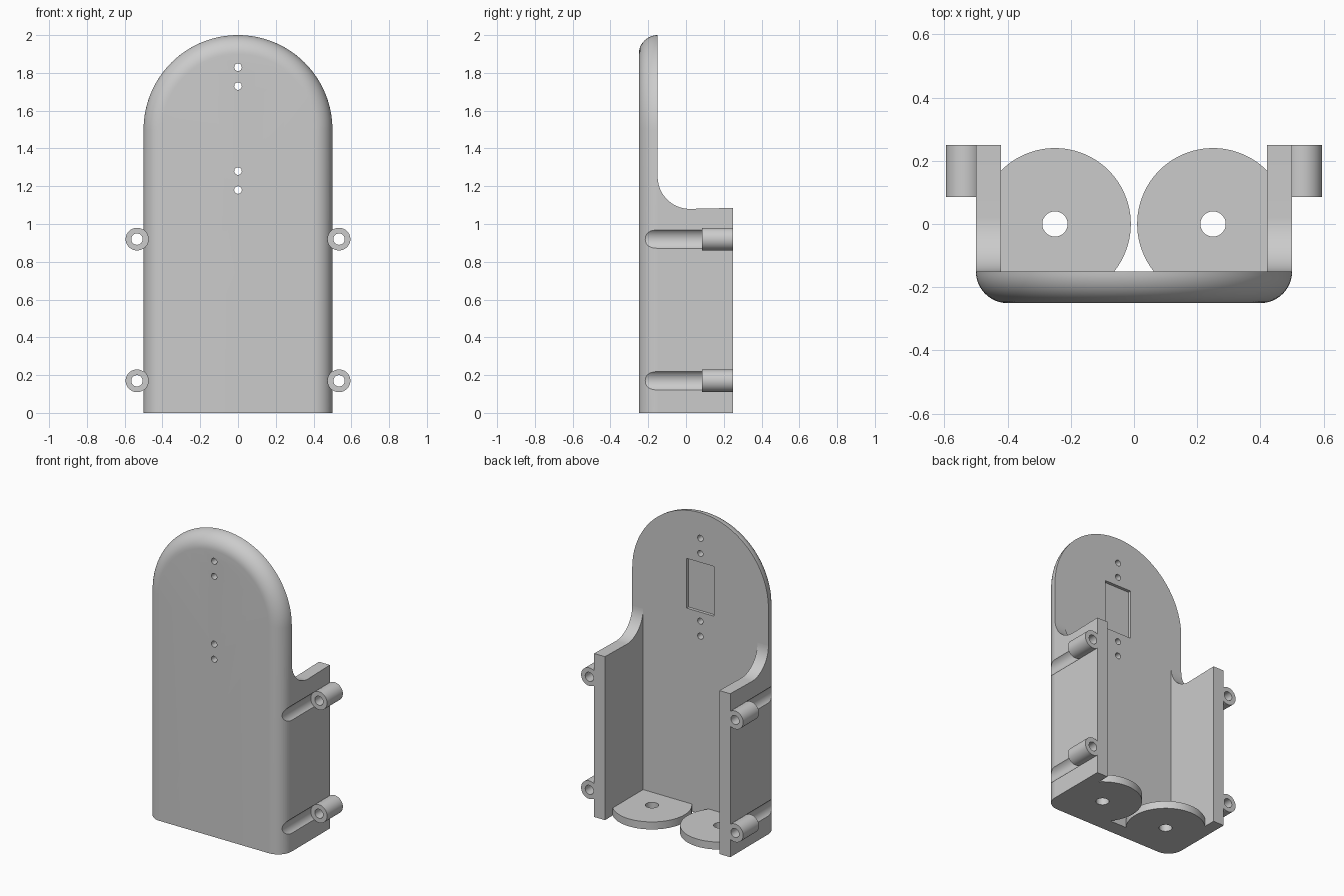
import bpy, bmesh
from math import sin, cos, pi, radians
from mathutils import Matrix

if "Cube" in bpy.data.objects:
    bpy.data.objects.remove(bpy.data.objects["Cube"])

grey = bpy.data.materials.new("plain grey")
grey.use_nodes = True
colour = (0.6, 0.6, 0.6, 1)
grey.diffuse_color = colour
grey.node_tree.nodes["Principled BSDF"].inputs["Base Color"].default_value = colour

BACK = -0.15                      # rear face of the upright plate
BOSS_X, BOSS_Y, BOSS_R = 0.535, 0.085, 0.06
BOSS_HEIGHTS = (0.17, 0.92)


def finish(name, bm):
    bmesh.ops.recalc_face_normals(bm, faces=bm.faces)
    mesh = bpy.data.meshes.new(name)
    bm.to_mesh(mesh)
    bm.free()
    mesh.materials.append(grey)
    ob = bpy.data.objects.new(name, mesh)
    bpy.context.collection.objects.link(ob)
    return ob


def loft(name, rings):
    """Skin a row of closed rings and cap both ends."""
    bm = bmesh.new()
    loops = [[bm.verts.new(p) for p in ring] for ring in rings]
    n = len(loops[0])
    for a, b in zip(loops, loops[1:]):
        for i in range(n):
            j = (i + 1) % n
            bm.faces.new((a[i], a[j], b[j], b[i]))
    bm.faces.new(loops[0])
    bm.faces.new(loops[-1])
    return finish(name, bm)


def box(name, lo, hi):
    (x0, y0, z0), (x1, y1, z1) = lo, hi
    return loft(name, [[(x0, y0, z), (x1, y0, z), (x1, y1, z), (x0, y1, z)]
                       for z in (z0, z1)])


def rod_y(name, x, z, r, y0, y1, n=48):
    angles = [2 * pi * i / n for i in range(n)]
    return loft(name, [[(x + r * cos(a), y, z + r * sin(a)) for a in angles]
                       for y in (y0, y1)])


def rod_z(name, x, y, r, z0, z1, n=96):
    angles = [2 * pi * i / n for i in range(n)]
    return loft(name, [[(x + r * cos(a), y + r * sin(a), z) for a in angles]
                       for z in (z0, z1)])


def cut(ob, cutters):
    """Subtract the cutters and bake the result."""
    for c in cutters:
        c.hide_render = True
        mod = ob.modifiers.new("cut", 'BOOLEAN')
        mod.operation, mod.solver, mod.object = 'DIFFERENCE', 'EXACT', c
    deps = bpy.context.evaluated_depsgraph_get()
    baked = bpy.data.meshes.new_from_object(ob.evaluated_get(deps))
    ob.modifiers.clear()
    ob.data = baked


def arch(r, y, n=64):
    arc = [(r * cos(pi * i / n), y, 1.5 + r * sin(pi * i / n)) for i in range(n + 1)]
    return [(r, y, 0)] + arc + [(-r, y, 0)]


# Arched upright plate with a rounded front rim
steps = [pi / 2 * i / 12 for i in range(13)]
plate = loft("back_plate", [arch(0.4 + 0.1 * cos(t), BACK - 0.1 * sin(t)) for t in steps])

# Side walls with a concave sweep up to the plate
sweep = [(0.02 - 0.17 * sin(t), 1.25 - 0.17 * cos(t))
         for t in [pi / 2 * i / 20 for i in range(21)]]
outline = [(BACK, 0), (0.25, 0), (0.25, 1.085)] + [(y, z) for y, z in sweep]
sides = (("left", 1), ("right", -1))
walls = {}
for side, s in sides:
    walls[side] = loft(side + "_side_wall",
                       [[(s * x, y, z) for y, z in outline] for x in (0.42, 0.5)])

parts = [plate] + list(walls.values())
helpers = []

# Round floor tabs, bored and trimmed where they meet the walls and plate
for side, s in sides:
    tab = rod_z(side + "_floor_tab", s * 0.25, 0, 0.24, 0, 0.05)
    bore = rod_z("bore_cutter", s * 0.25, 0, 0.04, -0.1, 0.2, 48)
    trim_wall = box("wall_trim", (min(s * 0.42, s * 0.6), -0.4, -0.1),
                    (max(s * 0.42, s * 0.6), 0.4, 0.2))
    trim_plate = box("plate_trim", (-0.7, -0.4, -0.1), (0.7, BACK, 0.2))
    tools = [bore, trim_wall, trim_plate]
    cut(tab, tools)
    helpers += tools
    parts.append(tab)

# Screw bosses on the walls, with clearance grooves in front of them
grooves = []
for side, s in sides:
    own = []
    for label, z in zip(("lower", "upper"), BOSS_HEIGHTS):
        x = s * BOSS_X
        boss = rod_y(f"{side}_{label}_boss", x, z, BOSS_R, BOSS_Y, 0.25)
        hole = rod_y("boss_hole_cutter", x, z, 0.03, 0, 0.4)
        cut(boss, [hole])
        parts.append(boss)
        helpers.append(hole)
        own.append(rod_y("groove_cutter", x, z, BOSS_R, -0.4, BOSS_Y))
    cut(walls[side], own)
    grooves += own

# Small through holes and the shallow rear recess in the plate
holes = [rod_y("pin_hole_cutter", 0, z, 0.02, -0.4, 0, 32)
         for z in (1.18, 1.28, 1.73, 1.83)]
recess = box("recess_cutter", (-0.1, BACK - 0.02, 1.34), (0.1, 0, 1.67))
cut(plate, grooves + holes + [recess])
helpers += grooves + holes + [recess]

for h in helpers:
    bpy.data.objects.remove(h)

# Smooth curved faces, keep crisp edges
bpy.ops.object.select_all(action='DESELECT')
for p in parts:
    p.select_set(True)
bpy.context.view_layer.objects.active = plate
bpy.ops.object.shade_smooth_by_angle(angle=radians(30))
